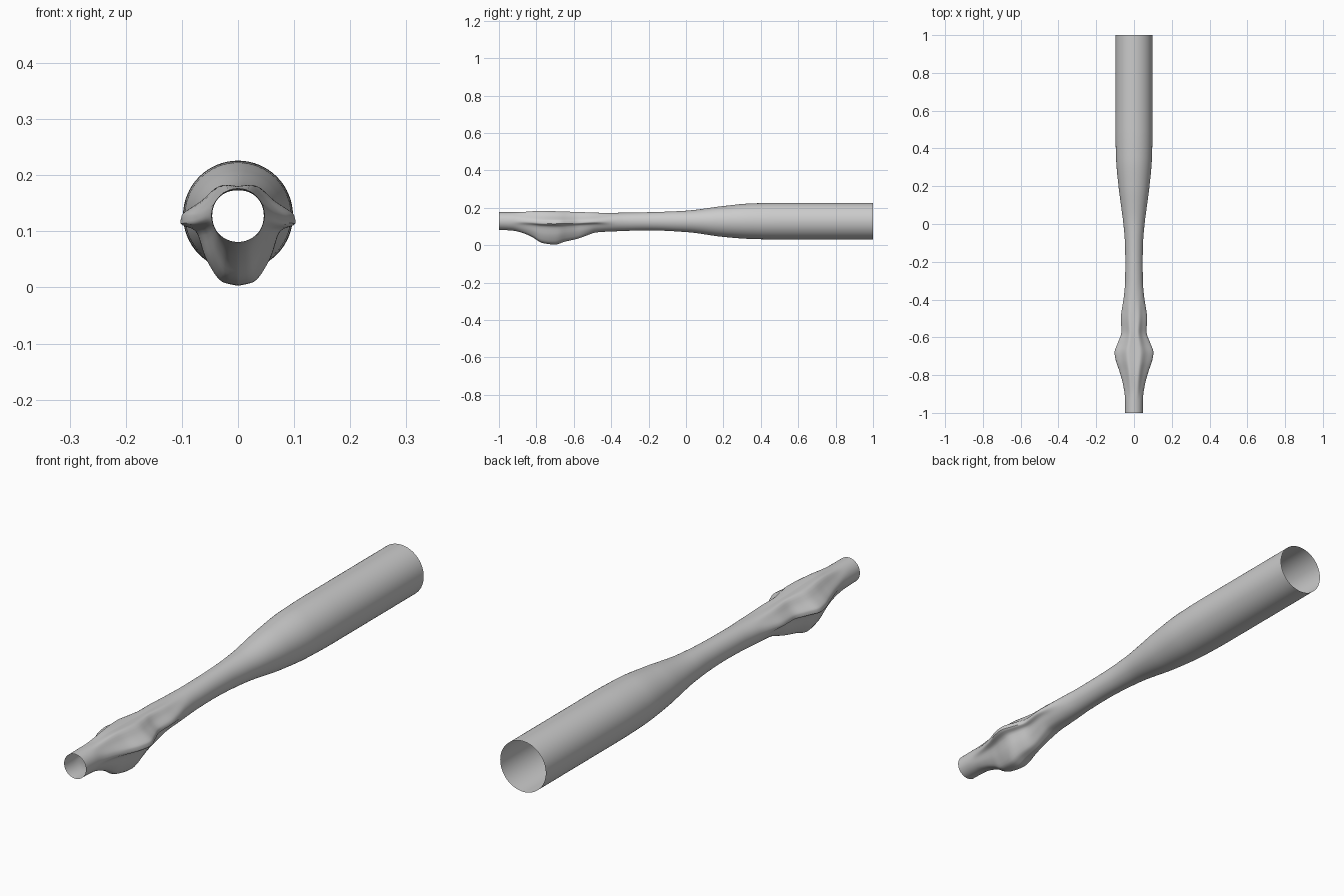
import bpy, bmesh, math

if "Cube" in bpy.data.objects:
    bpy.data.objects.remove(bpy.data.objects["Cube"])

ZC = 0.128  # height of the tube axis


def curve(keys, x):
    """Smooth Hermite interpolation through (position, value) keys."""
    n = len(keys)
    x = min(max(x, keys[0][0]), keys[-1][0])
    i = 0
    while i < n - 2 and x > keys[i + 1][0]:
        i += 1

    def slope(j):
        if j == 0 or j == n - 1:
            return 0.0
        a, b, c = keys[j - 1], keys[j], keys[j + 1]
        s0 = (b[1] - a[1]) / (b[0] - a[0])
        s1 = (c[1] - b[1]) / (c[0] - b[0])
        return 0.0 if s0 * s1 <= 0 else 2 * s0 * s1 / (s0 + s1)

    (x0, v0), (x1, v1) = keys[i], keys[i + 1]
    h = x1 - x0
    t = (x - x0) / h
    return (v0 * (2*t**3 - 3*t*t + 1) + v1 * (3*t*t - 2*t**3)
            + h * (slope(i) * (t**3 - 2*t*t + t) + slope(i + 1) * (t**3 - t*t)))


# Silhouettes along the length: top, bottom and half width
TOP = [(-1, .176), (-.9, .177), (-.79, .182), (-.6, .177), (-.4, .173), (-.2, .176),
       (0, .184), (.2, .209), (.35, .223), (.5, .226), (1, .226)]
BOTTOM = [(-1, .081), (-.93, .078), (-.87, .064), (-.82, .042), (-.77, .012), (-.7, .003),
          (-.65, .018), (-.58, .034), (-.53, .052), (-.48, .068), (-.4, .073), (-.2, .079),
          (0, .07), (.2, .044), (.35, .033), (.5, .03), (1, .03)]
WIDTH = [(-1, .047), (-.92, .048), (-.85, .058), (-.78, .077), (-.72, .097), (-.68, .103),
         (-.63, .086), (-.57, .066), (-.5, .07), (-.45, .064), (-.38, .053), (-.3, .047),
         (-.2, .046), (-.1, .048), (0, .056), (.1, .069), (.2, .082), (.35, .095), (.5, .098), (1, .098)]
# How far the section departs from round
LUMP = [(-1, 0), (-.94, 0), (-.86, .55), (-.75, 1), (-.6, 1), (-.5, .7), (-.36, 0), (1, 0)]
# Half section of the lump with side flanges, top to bottom (units of half width / half height)
SX = [0, .3, .64, .96, 1.0, .74, .56, .27, 0]
SZ = [.97, 1.02, .5, .06, -.11, -.22, -.62, -.95, -1]
KX = list(enumerate(SX))
KZ = list(enumerate(SZ))

N, M = 160, 32  # stations along, segments per half section
section = []
for j in range(M + 1):
    u = 8 * j / M
    a = math.pi * j / M
    section.append((math.sin(a), math.cos(a), curve(KX, u), curve(KZ, u)))

bm = bmesh.new()
rings = []
for i in range(N + 1):
    y = -1 + 2 * i / N
    t, b, w, k = (curve(c, y) for c in (TOP, BOTTOM, WIDTH, LUMP))
    half = []
    for cx, cz, lx, lz in section:
        x = w * (cx + (lx - cx) * k)
        z = cz + (lz - cz) * k
        half.append((x, y, ZC + z * ((t - ZC) if z > 0 else (ZC - b))))
    mirrored = [(-x, yy, z) for x, yy, z in half[-2:0:-1]]
    rings.append([bm.verts.new(p) for p in half + mirrored])

# Skin the stations, both ends stay open
for r0, r1 in zip(rings, rings[1:]):
    n = len(r0)
    for j in range(n):
        bm.faces.new((r0[j], r0[(j + 1) % n], r1[(j + 1) % n], r1[j]))
bmesh.ops.recalc_face_normals(bm, faces=bm.faces)

mesh = bpy.data.meshes.new("tube_body")
bm.to_mesh(mesh)
bm.free()
body = bpy.data.objects.new("tube_body", mesh)
bpy.context.collection.objects.link(body)
body.select_set(True)
bpy.context.view_layer.objects.active = body
bpy.ops.object.shade_smooth_by_angle(angle=math.radians(40))
